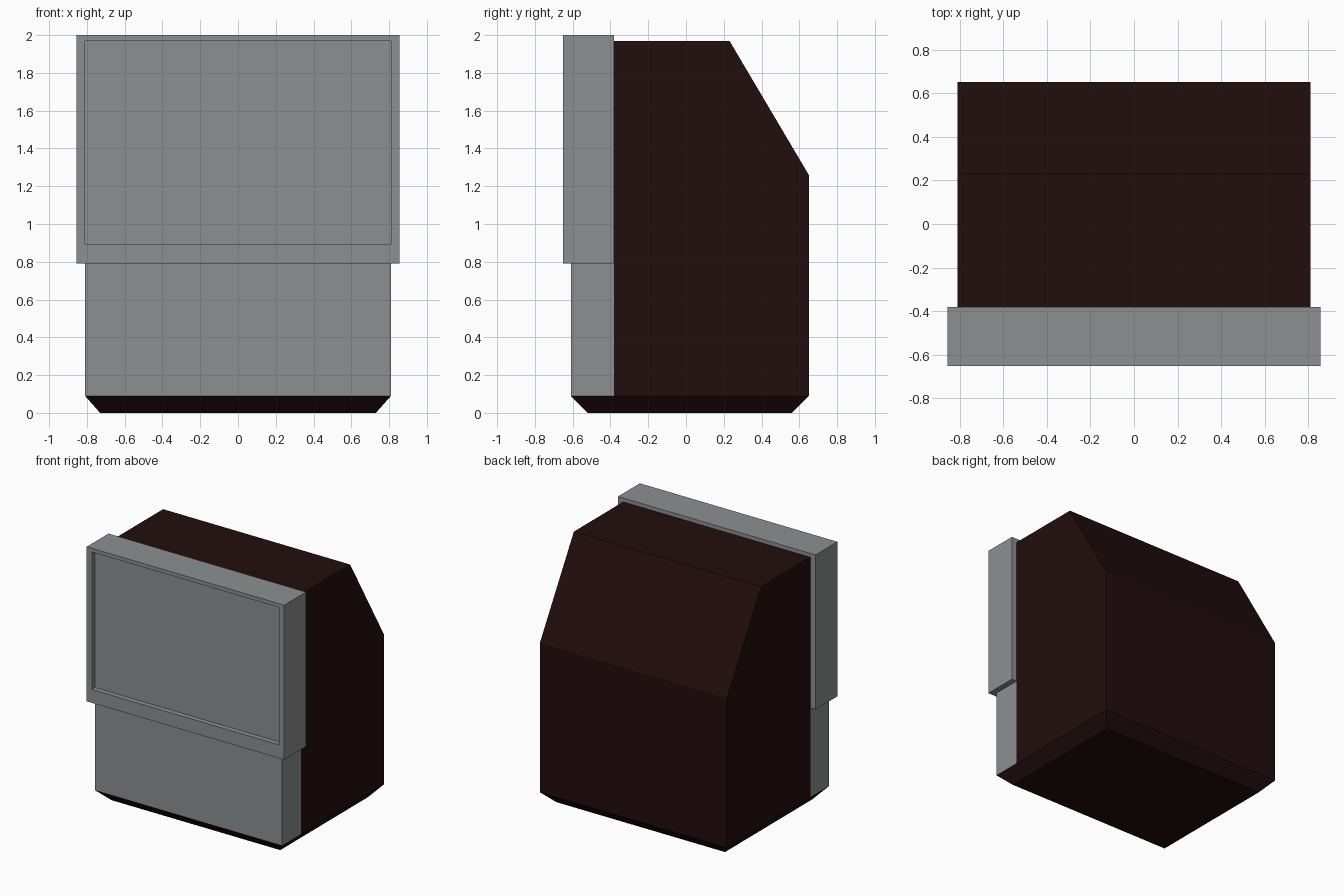
import bpy
import bmesh

cube = bpy.data.objects.get("Cube")
if cube:
    bpy.data.objects.remove(cube, do_unlink=True)


def make_material(name, color):
    mat = bpy.data.materials.new(name)
    mat.use_nodes = True
    mat.diffuse_color = color
    mat.node_tree.nodes["Principled BSDF"].inputs["Base Color"].default_value = color
    return mat


grey = make_material("panel grey", (0.26, 0.28, 0.28, 1))
brown = make_material("dark brown", (0.016, 0.004, 0.004, 1))


def finish(bm, name, mat):
    bmesh.ops.recalc_face_normals(bm, faces=bm.faces)
    mesh = bpy.data.meshes.new(name)
    bm.to_mesh(mesh)
    bm.free()
    mesh.materials.append(mat)
    obj = bpy.data.objects.new(name, mesh)
    bpy.context.collection.objects.link(obj)
    return obj


def box(half_x, y0, y1, z0, z1):
    bm = bmesh.new()
    bmesh.ops.create_cube(bm, size=2)
    for v in bm.verts:
        v.co.x *= half_x
        v.co.y = y0 if v.co.y < 0 else y1
        v.co.z = z0 if v.co.z < 0 else z1
    return bm


HALF = 0.81          # half width of the casing
SEAM = -0.38         # where the grey front meets the casing
FRONT, BACK = -0.61, 0.65
FOOT = 0.09          # height of the tapered base

# Casing: side profile with sloped back, extruded across the width
bm = bmesh.new()
profile = [(SEAM, FOOT), (BACK, FOOT), (BACK, 1.26), (0.23, 1.97), (SEAM, 1.97)]
side = bm.faces.new([bm.verts.new((-HALF, y, z)) for y, z in profile])
ext = bmesh.ops.extrude_face_region(bm, geom=[side])
bmesh.ops.translate(bm, vec=(2 * HALF, 0, 0),
                    verts=[g for g in ext["geom"] if isinstance(g, bmesh.types.BMVert)])
finish(bm, "casing", brown)

# Tapered base: box with its bottom edge drawn in
bm = box(HALF, FRONT, BACK, 0, FOOT)
for v in bm.verts:
    if v.co.z < FOOT / 2:
        v.co.x += 0.08 if v.co.x < 0 else -0.08
        v.co.y += 0.09 if v.co.y < 0 else -0.09
finish(bm, "tapered_base", brown)

# Lower front panel
finish(box(HALF, FRONT, SEAM, FOOT, 0.79), "lower_panel", grey)

# Screen housing: front face inset, then pushed back to form the screen
bm = box(0.855, -BACK, SEAM, 0.79, 2)
front = min(bm.faces, key=lambda f: f.calc_center_median().y)
bmesh.ops.inset_region(bm, faces=[front], thickness=0.05)
for v in front.verts:
    v.co.x = HALF if v.co.x > 0 else -HALF
    v.co.z = 1.97 if v.co.z > 1.4 else 0.895
ext = bmesh.ops.extrude_discrete_faces(bm, faces=[front])
bmesh.ops.translate(bm, vec=(0, 0.04, 0), verts=ext["faces"][0].verts)
finish(bm, "screen_housing", grey)
